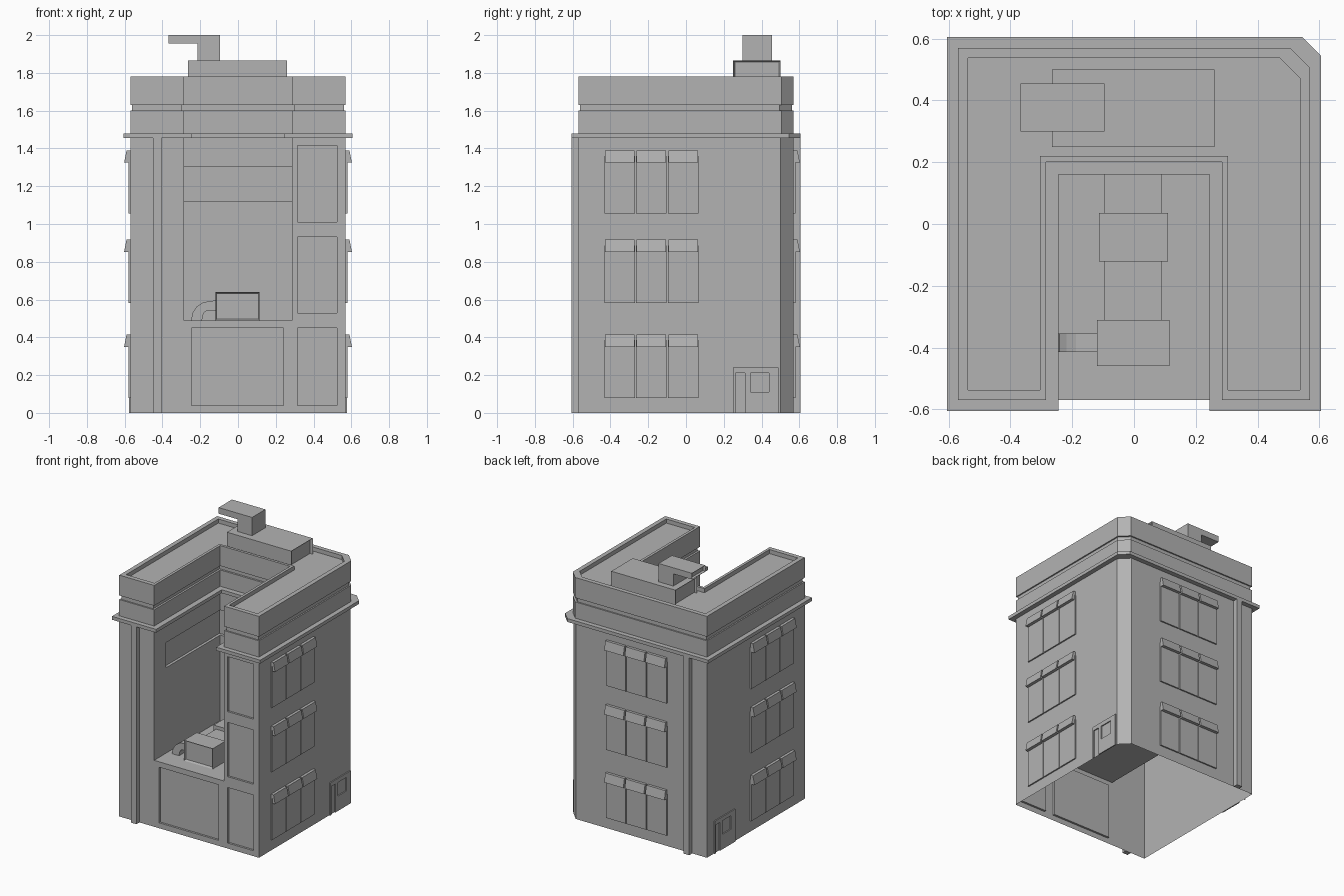
import bpy, bmesh, math
from mathutils import Vector

if "Cube" in bpy.data.objects:
    bpy.data.objects.remove(bpy.data.objects["Cube"])

grey = bpy.data.materials.new("plain_grey")
grey.use_nodes = True
COLOUR = (0.45, 0.45, 0.45, 1)
grey.diffuse_color = COLOUR
grey.node_tree.nodes["Principled BSDF"].inputs["Base Color"].default_value = COLOUR

HALF = 0.57     # half width of the building
NOTCH = 0.285   # half width of the courtyard
BACK = 0.2      # rear wall of the courtyard
DECK = 0.49     # courtyard floor height


def loft(bm, rings):
    """Closed solid through rings with equal point counts."""
    loops = [[bm.verts.new(p) for p in ring] for ring in rings]
    n = len(loops[0])
    for a, b in zip(loops, loops[1:]):
        for i in range(n):
            j = (i + 1) % n
            bm.faces.new((a[i], a[j], b[j], b[i]))
    bm.faces.new(loops[0][::-1])
    bm.faces.new(loops[-1])


def box(bm, lo, hi, place=Vector):
    (x0, y0, z0), (x1, y1, z1) = lo, hi
    plan = [(x0, y0), (x1, y0), (x1, y1), (x0, y1)]
    loft(bm, [[place((x, y, z)) for x, y in plan] for z in (z0, z1)])


def finish(name, bm):
    bmesh.ops.recalc_face_normals(bm, faces=bm.faces)
    mesh = bpy.data.meshes.new(name)
    bm.to_mesh(mesh)
    bm.free()
    mesh.materials.append(grey)
    obj = bpy.data.objects.new(name, mesh)
    bpy.context.collection.objects.link(obj)
    return obj


def block(name, lo, hi, open_dirs=(), rim=0.012, depth=0.015):
    """Box whose faces along open_dirs are recessed inside a rim."""
    bm = bmesh.new()
    box(bm, lo, hi)
    bmesh.ops.recalc_face_normals(bm, faces=bm.faces)
    ends = [f for f in bm.faces if any(f.normal.dot(Vector(d)) > 0.9 for d in open_dirs)]
    if ends:
        bmesh.ops.inset_individual(bm, faces=ends, thickness=rim, depth=-depth)
    return finish(name, bm)


def u_plan(z, grow=0.0, notch_shrink=0.0, cut=0.065):
    """U-shaped plan with one clipped rear corner."""
    o, n, b = HALF + grow, NOTCH - notch_shrink, BACK - notch_shrink
    return [(x, y, z) for x, y in (
        (-o, -o), (-n, -o), (-n, b), (n, b), (n, -o),
        (o, -o), (o, o - cut), (o - cut, o), (-o, o))]


# Main walls: clipped block with courtyard, wall band and front panels cut out
bm = bmesh.new()
c = HALF - 0.07
plan = [(-HALF, -HALF), (HALF, -HALF), (HALF, c), (c, HALF), (-HALF, HALF)]
loft(bm, [[(x, y, z) for x, y in plan] for z in (0, 1.46)])
walls = finish("walls", bm)

PANEL_Y = -HALF + 0.015
cuts = [((-NOTCH, -0.8, DECK), (NOTCH, BACK, 1.6)),
        ((-NOTCH - 0.02, -0.43, 1.12), (NOTCH + 0.02, BACK + 0.02, 1.305)),
        ((-0.245, -0.8, 0.04), (0.24, PANEL_Y, 0.45))]
for z0, z1 in ((0.04, 0.45), (0.53, 0.93), (1.01, 1.415)):
    cuts.append(((0.315, -0.8, z0), (0.525, PANEL_Y, z1)))
cutters = []
for lo, hi in cuts:
    cutter = block("cutter", lo, hi)
    cutter.hide_render = True
    mod = walls.modifiers.new("cut", "BOOLEAN")
    mod.operation, mod.solver, mod.object = "DIFFERENCE", "EXACT", cutter
    cutters.append(cutter)
graph = bpy.context.evaluated_depsgraph_get()
walls_mesh = bpy.data.meshes.new_from_object(walls.evaluated_get(graph))
walls.modifiers.clear()
walls.data = walls_mesh
for cutter in cutters:
    bpy.data.objects.remove(cutter)

# The shell is open underneath
bm = bmesh.new()
bm.from_mesh(walls_mesh)
under = [f for f in bm.faces if all(abs(v.co.z) < 1e-4 for v in f.verts)]
bmesh.ops.delete(bm, geom=under, context="FACES")
bm.to_mesh(walls_mesh)
bm.free()

# Cornice
bm = bmesh.new()
loft(bm, [u_plan(z, 0.035, 0.04, 0.06) for z in (1.455, 1.48)])
finish("cornice", bm)

# Parapet with a groove and a sunken roof
bm = bmesh.new()
steps = [(1.48, 0, 0), (1.6, 0, 0), (1.6, -0.01, -0.014), (1.63, -0.01, -0.014),
         (1.63, 0, 0), (1.78, 0, 0), (1.78, -0.033, -0.02), (1.75, -0.033, -0.02)]
loft(bm, [u_plan(*step) for step in steps])
finish("parapet", bm)

# Corner strips, front and back
for name, y0, y1 in (("front_strip", -0.605, -HALF), ("back_strip", HALF, 0.605)):
    block(name, (-0.45, y0, 0), (-0.405, y1, 1.456))

# Wall frames: (along wall, outward, up) to world
sides = {
    "left": (lambda p: Vector((HALF + p[1], p[0], p[2])), -0.183),
    "right": (lambda p: Vector((-HALF - p[1], p[0], p[2])), -0.183),
    "back": (lambda p: Vector((p[0], HALF + p[1], p[2])), 0.0),
}

# Windows of three panes, each pane under its own awning
for side, (place, mid) in sides.items():
    panes, awnings = bmesh.new(), bmesh.new()
    for sill in (0.08, 0.582, 1.055):
        top = sill + 0.335
        for i in (-1, 0, 1):
            u = mid + i * 0.1675
            box(panes, (u - 0.081, 0, sill), (u + 0.081, 0.01, top - 0.03), place)
            profile = [(0, top - 0.065), (0.033, top - 0.065), (0.02, top), (0, top)]
            loft(awnings, [[place((e, d, z)) for d, z in profile]
                           for e in (u - 0.078, u + 0.078)])
    finish(side + "_window_panes", panes)
    finish(side + "_awnings", awnings)

# Side doors: thin surround with a door opening and a small window opening
surround = [(0.25, 0.49, 0.21, 0.24), (0.25, 0.262, 0, 0.21), (0.312, 0.342, 0, 0.21),
            (0.44, 0.49, 0, 0.21), (0.342, 0.44, 0, 0.11)]
for side in ("left", "right"):
    place = sides[side][0]
    bm = bmesh.new()
    for a, b, z0, z1 in surround:
        if side == "right":
            a, b = 0.74 - b, 0.74 - a
        box(bm, (a, 0, z0), (b, 0.008, z1), place)
    finish(side + "_door_surround", bm)

# Courtyard machinery
block("vent_unit", (-0.12, -0.46, DECK), (0.115, -0.31, 0.64), [(0, -1, 0)], 0.01)
block("long_duct", (-0.095, -0.31, DECK), (0.09, BACK, 0.6))
block("duct_collar", (-0.113, -0.122, DECK), (0.11, 0.035, 0.625))

# Elbow pipe beside the vent unit
def quarter(cx, rx, rz):
    return [(cx - rx * math.cos(t), DECK + rz * math.sin(t))
            for t in (i * math.pi / 8 for i in range(5))]

outline = quarter(-0.15, 0.098, 0.102) + [(-0.12, 0.595), (-0.12, 0.54)]
outline += quarter(-0.165, 0.025, 0.05)[::-1]
bm = bmesh.new()
loft(bm, [[(x, y, z) for x, z in outline] for y in (-0.415, -0.355)])
finish("elbow_pipe", bm)

# Roof unit, open at both ends, and the hooked vent above it
block("roof_unit", (-0.265, 0.25, 1.745), (0.26, 0.5, 1.865), [(1, 0, 0), (-1, 0, 0)])
block("roof_vent_stem", (-0.215, 0.3, 1.86), (-0.095, 0.455, 2.0))
block("roof_vent_arm", (-0.368, 0.3, 1.955), (-0.215, 0.455, 2.0), [(-1, 0, 0)], 0.008)
